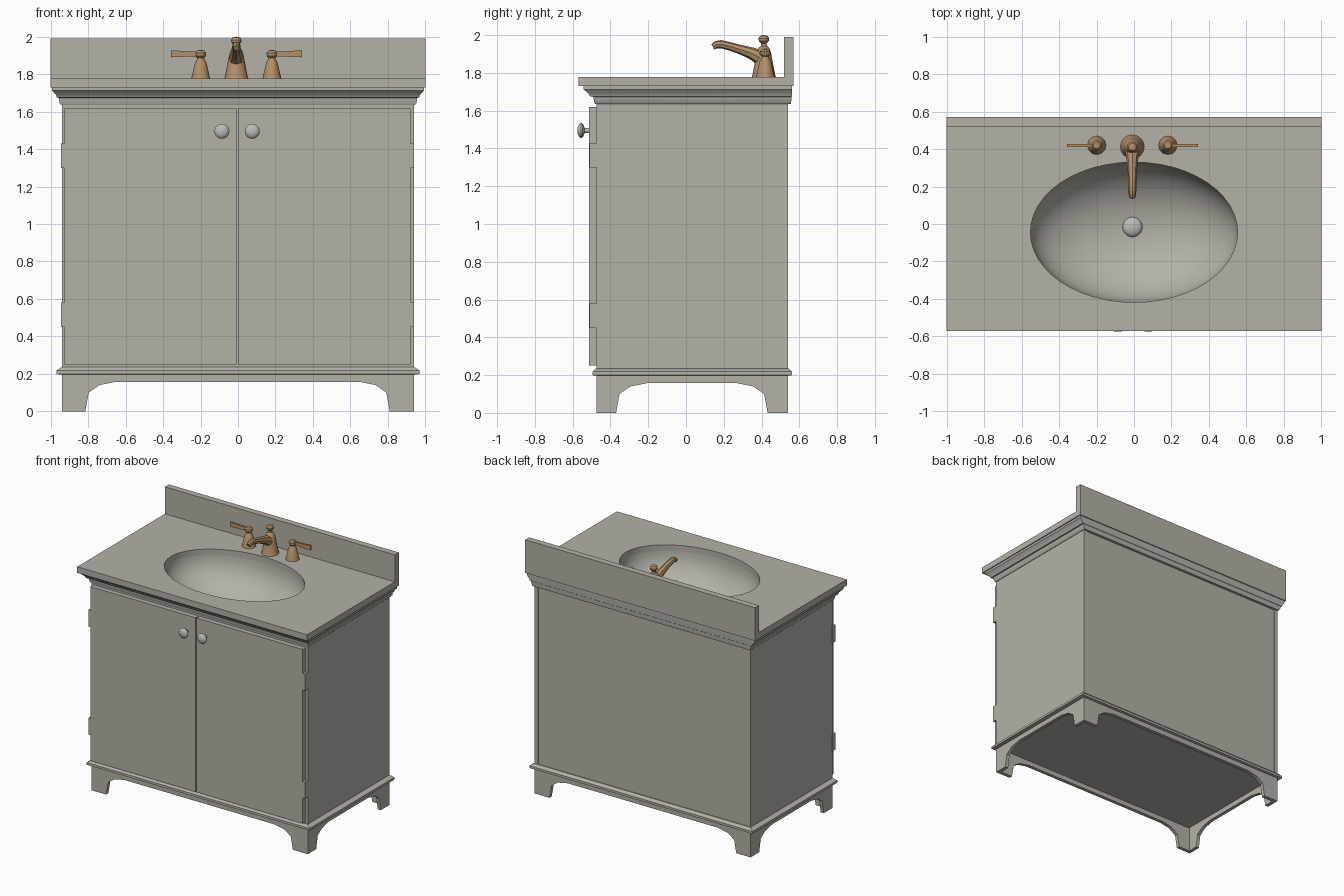
import bpy, bmesh, math
from mathutils import Matrix

if "Cube" in bpy.data.objects:
    bpy.data.objects.remove(bpy.data.objects["Cube"])


def material(name, rgb):
    m = bpy.data.materials.new(name)
    m.diffuse_color = (*rgb, 1)
    m.use_nodes = True
    m.node_tree.nodes["Principled BSDF"].inputs["Base Color"].default_value = m.diffuse_color
    return m


GREY = material("warm_grey", (0.46, 0.44, 0.39))
METAL = material("light_metal", (0.50, 0.50, 0.48))
BRONZE = material("bronze", (0.45, 0.28, 0.14))


def add(name, mesh, mat, loc=(0, 0, 0), rot=(0, 0, 0), scale=(1, 1, 1)):
    ob = bpy.data.objects.new(name, mesh)
    ob.location, ob.rotation_euler, ob.scale = loc, rot, scale
    mesh.materials.clear()
    mesh.materials.append(mat)
    bpy.context.collection.objects.link(ob)
    return ob


def finish(name, bm, mat, recalc=True, **kw):
    if recalc:
        bmesh.ops.recalc_face_normals(bm, faces=bm.faces)
    me = bpy.data.meshes.new(name)
    bm.to_mesh(me)
    bm.free()
    return add(name, me, mat, **kw)


def box(name, x, y, z, mat=GREY):
    bm = bmesh.new()
    bmesh.ops.create_cube(bm, size=1)
    for v in bm.verts:
        v.co = [lo + (c + 0.5) * (hi - lo) for c, (lo, hi) in zip(v.co, (x, y, z))]
    return finish(name, bm, mat)


def prism(name, outline, depth, axis, mat=GREY):
    """Extrude a (u, z) outline along x or y between the two depth values."""
    bm = bmesh.new()
    put = (lambda u, z, d: (d, u, z)) if axis == "x" else (lambda u, z, d: (u, d, z))
    a, b = ([bm.verts.new(put(u, z, d)) for u, z in outline] for d in depth)
    bm.faces.new(a)
    bm.faces.new(b[::-1])
    for i in range(len(a)):
        j = (i + 1) % len(a)
        bm.faces.new((a[i], b[i], b[j], a[j]))
    return finish(name, bm, mat)


def lathe(name, profile, mat, segs=16, **kw):
    """Spin an (r, z) profile about z; profiles running upwards face outwards."""
    bm = bmesh.new()
    rings = [[bm.verts.new((r * math.cos(t), r * math.sin(t), z))
              for t in (2 * math.pi * k / segs for k in range(segs))] for r, z in profile]
    for lo, hi in zip(rings, rings[1:]):
        for k in range(segs):
            n = (k + 1) % segs
            bm.faces.new((lo[k], lo[n], hi[n], hi[k]))
    bmesh.ops.remove_doubles(bm, verts=bm.verts, dist=1e-5)
    return finish(name, bm, mat, recalc=False, **kw)


def moulding(name, levels):
    """Hollow rectangular trim; each level is (z, half width, front y, back y)."""
    bm = bmesh.new()
    z0, z1 = levels[0][0], levels[-1][0]
    loops = levels + [(z1, 0.91, -0.445, 0.5), (z0, 0.91, -0.445, 0.5)]
    rings = [[bm.verts.new(p) for p in ((-x, f, z), (x, f, z), (x, b, z), (-x, b, z))]
             for z, x, f, b in loops]
    for a, b in zip(rings, rings[1:] + rings[:1]):
        for k in range(4):
            n = (k + 1) % 4
            bm.faces.new((a[k], a[n], b[n], b[k]))
    return finish(name, bm, GREY)


def curve_mesh(name, paths, cyclic, **settings):
    """Mesh from poly curves; each path point is (x, y, z, radius)."""
    cu = bpy.data.curves.new(name, "CURVE")
    for key, val in settings.items():
        setattr(cu, key, val)
    for path in paths:
        s = cu.splines.new("POLY")
        s.points.add(len(path) - 1)
        for p, (x, y, z, r) in zip(s.points, path):
            p.co, p.radius = (x, y, z, 1), r
        s.use_cyclic_u = cyclic
    tmp = bpy.data.objects.new(name + "_curve", cu)
    bpy.context.collection.objects.link(tmp)
    bpy.context.view_layer.update()
    deps = bpy.context.evaluated_depsgraph_get()
    me = bpy.data.meshes.new_from_object(tmp.evaluated_get(deps))
    bpy.data.objects.remove(tmp)
    return me


# Cabinet carcass, hollow so the bowl can hang inside
for side, s in (("left", -1), ("right", 1)):
    box(side + "_side_panel", sorted((s * 0.91, s * 0.94)), (-0.475, 0.54), (0.2, 1.66))
box("front_panel", (-0.91, 0.91), (-0.475, -0.45), (0.2, 1.66))
box("back_panel", (-0.91, 0.91), (0.51, 0.534), (0.2, 1.66))
box("cabinet_floor", (-0.91, 0.91), (-0.45, 0.51), (0.195, 0.225))

# Bracket-foot aprons on all four sides
def apron(lo, hi, foot_lo, foot_hi):
    steps = ((0, 0), (0.018, 0.1), (0.075, 0.14), (0.16, 0.157))
    return ([(lo, 0)] + [(foot_lo + d, z) for d, z in steps]
            + [(foot_hi - d, z) for d, z in reversed(steps)]
            + [(hi, 0), (hi, 0.2), (lo, 0.2)])

front = apron(-0.94, 0.94, -0.815, 0.81)
prism("front_apron", front, (-0.475, -0.448), "y")
prism("back_apron", front, (0.512, 0.54), "y")
for side, s in (("left", -1), ("right", 1)):
    prism(side + "_apron", apron(-0.448, 0.512, -0.37, 0.432), (s * 0.94, s * 0.913), "x")

# Trim around the foot and under the worktop
moulding("base_moulding", [(0.197, 0.955, -0.485, 0.55), (0.2, 0.97, -0.495, 0.56),
                           (0.218, 0.97, -0.495, 0.56), (0.236, 0.942, -0.478, 0.542)])
moulding("top_moulding", [(1.635, 0.943, -0.482, 0.555), (1.645, 0.952, -0.487, 0.557),
                          (1.673, 0.957, -0.49, 0.558), (1.675, 0.967, -0.508, 0.56),
                          (1.69, 0.972, -0.515, 0.56), (1.712, 0.992, -0.542, 0.562),
                          (1.732, 0.992, -0.542, 0.562)])

# Doors, knobs and hinges
for side, x in (("left", (-0.925, -0.009)), ("right", (-0.001, 0.92))):
    box(side + "_door", x, (-0.513, -0.474), (0.25, 1.62))
knob = [(0.013, 0), (0.012, 0.024), (0.026, 0.027), (0.038, 0.036), (0.04, 0.043),
        (0.034, 0.053), (0.02, 0.06), (0, 0.062)]
for side, x in (("left", -0.086), ("right", 0.076)):
    lathe(side + "_knob", knob, METAL, 20, loc=(x, -0.513, 1.495), rot=(math.pi / 2, 0, 0))
for side, x in (("left", (-0.945, -0.923)), ("right", (0.916, 0.94))):
    for level, z in (("lower", 0.45), ("upper", 1.3)):
        box(f"{side}_{level}_hinge", x, (-0.51, -0.472), (z, z + 0.13))

# Worktop with an oval opening, and splashback
SX, SY, CY, N = 0.553, 0.374, -0.044, 48
rect = [(x, y, 0, 1) for x, y in ((-1, -0.57), (1, -0.57), (1, 0.57), (-1, 0.57))]
oval = [(SX * math.cos(2 * math.pi * k / N), CY + SY * math.sin(2 * math.pi * k / N), 0, 1)
        for k in range(N)]
add("worktop", curve_mesh("worktop", [rect, oval], True, dimensions="2D",
                          fill_mode="BOTH", extrude=0.024), GREY, loc=(0, 0, 1.754))
box("splashback", (-1, 1), (0.52, 0.57), (1.776, 1.99))

# Basin and drain stopper
arc = [math.pi / 2 * k / 12 for k in range(13)]
lathe("basin", [(math.cos(a), -math.sin(a)) for a in arc[:-1]] + [(0, -1)], GREY, N,
      loc=(0, CY, 1.732), scale=(SX, SY, 0.3))
lathe("drain_stopper", [(0.053, 0)] + [(0.053 * math.cos(a), 0.01 + 0.025 * math.sin(a))
      for a in arc[:-1:3]] + [(0, 0.035)], METAL, 24, loc=(-0.008, -0.016, 1.43))

# Tap: central column with finial, curved spout
FX, FY = -0.009, 0.412
lathe("tap_column", [(0.064, 0), (0.06, 0.012), (0.045, 0.09), (0.036, 0.135), (0.028, 0.155),
                     (0.016, 0.165), (0.014, 0.178), (0.026, 0.19), (0.028, 0.205),
                     (0.02, 0.218), (0, 0.222)], BRONZE, 16, loc=(FX, FY, 1.778))
path = [(0.41, 1.87, 0.042), (0.35, 1.903, 0.032), (0.29, 1.923, 0.025), (0.23, 1.941, 0.022),
        (0.185, 1.952, 0.022), (0.16, 1.949, 0.02), (0.142, 1.938, 0.016)]
add("tap_spout", curve_mesh("tap_spout", [[(FX, y, z, r) for y, z, r in path]], False,
                            dimensions="3D", bevel_depth=1, bevel_resolution=2,
                            use_fill_caps=True), BRONZE)

# Tap handles with flat levers
handle = [(0.05, 0), (0.047, 0.012), (0.03, 0.085), (0.02, 0.1), (0.018, 0.108),
          (0.027, 0.118), (0.028, 0.136), (0.018, 0.148), (0, 0.151)]
for side, s in (("left", -1), ("right", 1)):
    x = FX + s * 0.19
    lathe(side + "_tap_handle", handle, BRONZE, 12, loc=(x, 0.42, 1.778))
    prism(side + "_tap_lever", [(x, 1.896), (x + s * 0.06, 1.894), (x + s * 0.16, 1.89),
                                (x + s * 0.16, 1.927), (x + s * 0.06, 1.922), (x, 1.92)],
          (0.412, 0.426), "y", BRONZE)

# Smooth rounded surfaces, keep edges sharp
for ob in bpy.context.scene.objects:
    ob.select_set(True)
    bpy.context.view_layer.objects.active = ob
bpy.ops.object.shade_smooth_by_angle(angle=math.radians(35))
